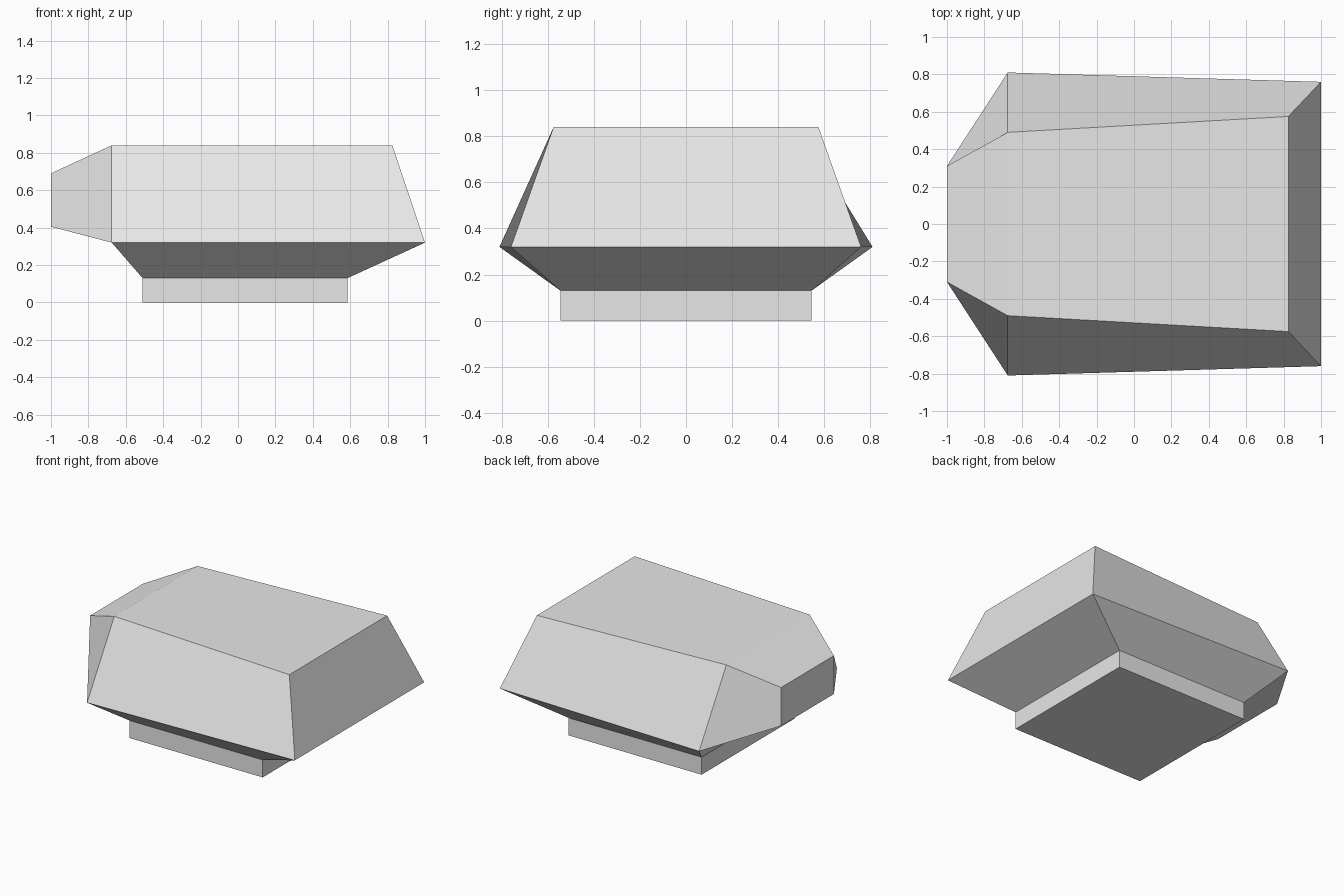
import bpy
import bmesh

cube = bpy.data.objects.get("Cube")
if cube:
    bpy.data.objects.remove(cube, do_unlink=True)

grey = bpy.data.materials.new("light_grey")
grey.use_nodes = True
colour = (0.8, 0.8, 0.8, 1)
grey.diffuse_color = colour
grey.node_tree.nodes["Principled BSDF"].inputs["Base Color"].default_value = colour

bm = bmesh.new()


def ring(x_back, y_back, x_front, y_front, z):
    """Level four-cornered outline, mirrored across y."""
    corners = [(x_back, -y_back), (x_front, -y_front), (x_front, y_front), (x_back, y_back)]
    return [bm.verts.new((x, y, z)) for x, y in corners]


def bridge(a, b, skip=()):
    """Join two four-cornered outlines with quads."""
    for i in range(4):
        if i not in skip:
            j = (i + 1) % 4
            bm.faces.new((a[i], a[j], b[j], b[i]))


# Plinth, flared underside and tapered body as stacked outlines
foot = ring(-0.51, 0.545, 0.585, 0.545, 0)
neck = ring(-0.51, 0.545, 0.585, 0.545, 0.13)
rim = ring(-0.675, 0.81, 1, 0.76, 0.32)
roof = ring(-0.675, 0.49, 0.825, 0.575, 0.84)
bridge(foot, neck)
bridge(neck, rim)
bridge(rim, roof, skip=(3,))
bm.faces.new(foot[::-1])
bm.faces.new(roof)

# Narrowing end that grows out of the open side of the body
opening = [rim[3], rim[0], roof[0], roof[3]]
tip = [bm.verts.new((-1, y, z)) for y, z in
       [(0.31, 0.405), (-0.31, 0.405), (-0.31, 0.69), (0.31, 0.69)]]
bridge(opening, tip)
bm.faces.new(tip)

bmesh.ops.recalc_face_normals(bm, faces=bm.faces[:])
mesh = bpy.data.meshes.new("faceted_body")
bm.to_mesh(mesh)
bm.free()
mesh.materials.append(grey)
body = bpy.data.objects.new("faceted_body", mesh)
bpy.context.collection.objects.link(body)
